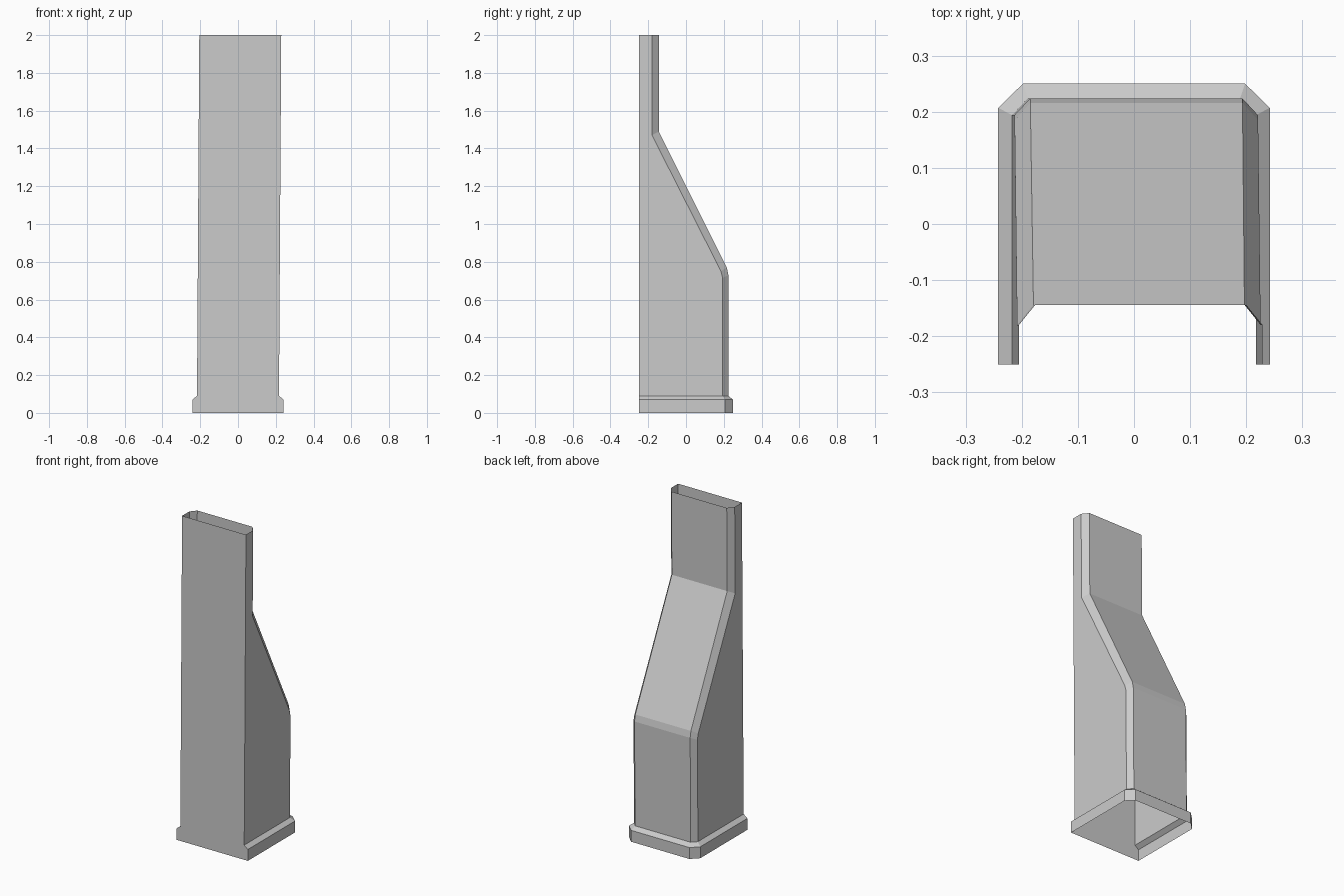
import bpy, bmesh

cube = bpy.data.objects.get("Cube")
if cube:
    bpy.data.objects.remove(cube, do_unlink=True)

# One plain grey for the whole duct
grey = bpy.data.materials.new("light grey")
grey.use_nodes = True
colour = (0.6, 0.6, 0.6, 1.0)
grey.diffuse_color = colour
grey.node_tree.nodes["Principled BSDF"].inputs["Base Color"].default_value = colour

FRONT_Y = -0.25


def section(half, back_half, side_y, back_y, side_z, back_z):
    """Six-point section with two chamfered back corners, leaning slightly to +x."""
    def lean(z):
        return 0.012 * max(0.0, z - 0.09) / 1.91
    points = [(-half, FRONT_Y, side_z), (half, FRONT_Y, side_z),
              (half, side_y, side_z), (back_half, back_y, back_z),
              (-back_half, back_y, back_z), (-half, side_y, side_z)]
    return [(x + lean(z), y, z) for x, y, z in points]


def open_tube(name, sections):
    """Join sections into an open-ended thin shell."""
    bm = bmesh.new()
    rings = [[bm.verts.new(p) for p in s] for s in sections]
    for low, high in zip(rings, rings[1:]):
        for i in range(6):
            j = (i + 1) % 6
            bm.faces.new((low[i], low[j], high[j], high[i]))
    mesh = bpy.data.meshes.new(name)
    bm.to_mesh(mesh)
    bm.free()
    mesh.materials.append(grey)
    obj = bpy.data.objects.new(name, mesh)
    bpy.context.collection.objects.link(obj)
    return obj


# Flared collar around the foot, with a sloped upper lip
foot = section(0.217, 0.189, 0.194, 0.224, 0.09, 0.09)
open_tube("base_collar", [
    section(0.242, 0.198, 0.207, 0.25, 0.0, 0.0),
    section(0.242, 0.198, 0.207, 0.25, 0.07, 0.07),
    foot,
])

# Duct body: deep lower box, sloping back, shallow upper neck
open_tube("duct_body", [
    foot,
    section(0.217, 0.189, 0.194, 0.224, 0.715, 0.73),
    section(0.217, 0.189, 0.185, 0.216, 0.75, 0.77),
    section(0.217, 0.188, -0.18, -0.144, 1.47, 1.49),
    section(0.217, 0.188, -0.18, -0.144, 2.0, 2.0),
])
